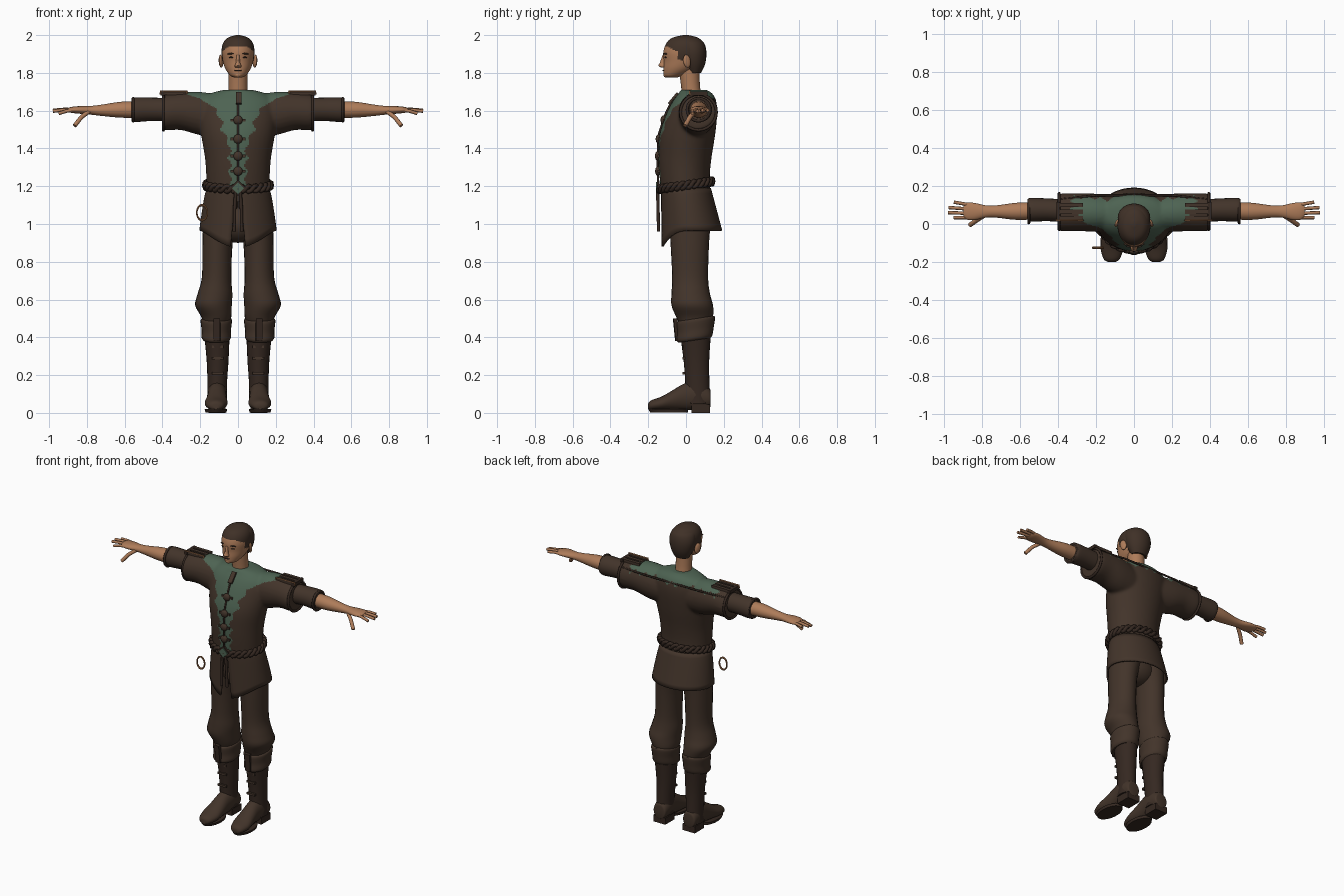
import bpy, bmesh, math
from mathutils import Vector, Matrix, Euler

cube = bpy.data.objects.get("Cube")
if cube:
    bpy.data.objects.remove(cube)


def material(name, *rgb):
    m = bpy.data.materials.new(name)
    m.use_nodes = True
    m.diffuse_color = (*rgb, 1)
    m.node_tree.nodes["Principled BSDF"].inputs["Base Color"].default_value = (*rgb, 1)
    return m


leather = material("brown leather", .055, .034, .023)
dark = material("dark leather", .035, .021, .015)
green = material("faded green cloth", .075, .125, .085)
skin = material("skin", .42, .2, .1)
hair = material("dark hair", .05, .03, .02)
copper = material("copper", .35, .16, .07)
parts = []


def finish(name, bm, mat, mirrored=False):
    bmesh.ops.recalc_face_normals(bm, faces=bm.faces)
    me = bpy.data.meshes.new(name)
    bm.to_mesh(me)
    bm.free()
    me.materials.append(mat)
    ob = bpy.data.objects.new(name, me)
    bpy.context.collection.objects.link(ob)
    if mirrored:
        ob.modifiers.new("mirror", 'MIRROR').use_mirror_merge = False
    parts.append(ob)
    return ob


def smooth_path(points, steps):
    """Catmull-Rom through tuples of any length."""
    p = [Vector(q) for q in points]
    p = [p[0]] + p + [p[-1]]
    out = []
    for a, b, c, d in zip(p, p[1:], p[2:], p[3:]):
        for i in range(steps):
            t = i / steps
            out.append(b + (c - a) * t / 2 + (2 * a - 5 * b + 4 * c - d) * t * t / 2
                       + (3 * b - a - 3 * c + d) * t ** 3 / 2)
    return out + [p[-1]]


def loft(name, axis, sections, mat, mirrored=False, sides=24, steps=4):
    """Closed tube; each section is position, two centres, two radii."""
    bm = bmesh.new()
    a = "xyz".index(axis)
    u, v = [i for i in range(3) if i != a]
    rings = []
    for pos, cu, cv, ru, rv in smooth_path(sections, steps):
        ring = []
        for k in range(sides):
            t = math.tau * k / sides
            co = [0, 0, 0]
            co[a], co[u], co[v] = pos, cu + ru * math.cos(t), cv + rv * math.sin(t)
            ring.append(bm.verts.new(co))
        rings.append(ring)
    for r, q in zip(rings, rings[1:]):
        for k in range(sides):
            n = (k + 1) % sides
            bm.faces.new((r[k], r[n], q[n], q[k]))
    bm.faces.new(rings[0])
    bm.faces.new(rings[-1])
    return finish(name, bm, mat, mirrored)


def solid(name, kind, loc, size, mat, mirrored=False, turn=(0, 0, 0)):
    bm = bmesh.new()
    m = Matrix.LocRotScale(Vector(loc), Euler(turn), Vector(size))
    if kind == "box":
        bmesh.ops.create_cube(bm, size=1, matrix=m)
    else:
        bmesh.ops.create_uvsphere(bm, u_segments=14, v_segments=9, radius=.5, matrix=m)
    return finish(name, bm, mat, mirrored)


def cord(name, points, radius, mat, closed=False, mirrored=False):
    cu = bpy.data.curves.new(name, 'CURVE')
    cu.dimensions = '3D'
    cu.bevel_depth, cu.bevel_resolution, cu.use_fill_caps = radius, 2, True
    sp = cu.splines.new('POLY')
    sp.points.add(len(points) - 1)
    for p, q in zip(sp.points, points):
        p.co = (*q, 1)
    sp.use_cyclic_u = closed
    cu.materials.append(mat)
    ob = bpy.data.objects.new(name, cu)
    bpy.context.collection.objects.link(ob)
    if mirrored:
        ob.modifiers.new("mirror", 'MIRROR').use_mirror_merge = False


def lerp(table, t):
    for (a, x), (b, y) in zip(table, table[1:]):
        if t <= b:
            return x + (y - x) * max(0, (t - a) / (b - a))
    return table[-1][1]


def zigzag(t, period):
    return abs(t / period % 1 - .5) * 4 - 1


# Jacket: torso and sleeves fused into one skin
torso = loft("jacket", "z", [
    (1.15, 0, 0, .165, .13), (1.25, 0, -.007, .168, .133), (1.35, 0, -.005, .175, .14),
    (1.47, 0, .007, .195, .147), (1.58, 0, .03, .21, .135), (1.65, 0, .045, .2, .115),
    (1.69, 0, .05, .15, .09), (1.71, 0, .04, .075, .07)], leather, sides=40)
sleeves = loft("sleeves", "x", [
    (.08, .055, 1.57, .09, .11), (.2, .06, 1.585, .1, .115), (.3, .062, 1.597, .1, .1),
    (.38, .062, 1.592, .1, .096), (.4, .062, 1.592, .092, .088)], leather, True)
bpy.ops.object.select_all(action='DESELECT')
bpy.context.view_layer.objects.active = sleeves
bpy.ops.object.modifier_apply(modifier="mirror")
bpy.context.view_layer.objects.active = torso
torso.select_set(True)
sleeves.select_set(True)
parts.remove(sleeves)
bpy.ops.object.join()
fuse = torso.modifiers.new("fuse", 'REMESH')
fuse.voxel_size = .009
relax = torso.modifiers.new("relax", 'SMOOTH')
relax.iterations = 6
for label in ("fuse", "relax"):
    bpy.ops.object.modifier_apply(modifier=label)

# Green yoke and front panel with ragged edges
panel = [(1.2, .04), (1.42, .045), (1.5, .085), (1.56, .09), (1.61, .125), (1.66, .185), (1.69, .3)]
torso.data.materials.clear()
for m in (leather, green):
    torso.data.materials.append(m)
for f in torso.data.polygons:
    x, y, z = f.center
    if y > .06:
        inside = z > 1.655 + .015 * zigzag(x, .07) and abs(x) < .32 + .02 * zigzag(y, .04)
    else:
        inside = abs(x) < lerp(panel, z) + .012 * zigzag(z, .075)
    f.material_index = int(inside)

# Lower sleeves, rims and shoulder straps
loft("lower_sleeves", "x", [(.36, .07, 1.605, .06, .062), (.46, .075, 1.607, .06, .062),
     (.54, .075, 1.605, .063, .065), (.56, .075, 1.605, .058, .06)], leather, True)
for x, r, z in ((.395, .095, 1.592), (.555, .06, 1.605)):
    cord("sleeve_rims", [(x, .066 + r * math.cos(t * math.tau / 24), z + r * math.sin(t * math.tau / 24))
                         for t in range(24)], .008, dark, True, True)
for y in (.03, .065, .1):
    solid("shoulder_straps", "box", (.335, y, 1.692), (.13, .022, .018), leather, True)
solid("strap_bar", "box", (.4, .065, 1.69), (.02, .1, .022), dark, True)
cord("strap_loop", [(.27, .02, 1.69), (.27, .02, 1.703), (.41, .02, 1.703), (.41, .02, 1.685)],
     .005, copper, False, True)
cord("yoke_edge", [(-.39, .13, 1.655), (-.2, .152, 1.66), (.2, .152, 1.66), (.39, .13, 1.655)], .006, dark)

# Front closure with knots and neck flap
chest = [(1.2, -.147), (1.35, -.15), (1.47, -.145), (1.58, -.11), (1.65, -.075), (1.7, -.04)]
cord("front_seam", [(0, lerp(chest, z / 100), z / 100) for z in range(120, 170, 4)], .006, dark)
for z in (1.28, 1.36, 1.45, 1.55):
    solid("closure_knot", "ball", (0, lerp(chest, z), z), (.05, .03, .05), leather)
    solid("closure_tie", "box", (0, lerp(chest, z) + .004, z), (.08, .012, .014), leather)
solid("neck_flap", "box", (.004, -.068, 1.665), (.03, .012, .075), leather, turn=(-.7, 0, 0))

# Arms and hands
loft("forearms", "x", [(.5, .07, 1.605, .045, .045), (.62, .067, 1.605, .045, .042),
     (.72, .066, 1.602, .033, .03), (.78, .066, 1.602, .032, .023), (.84, .066, 1.604, .045, .02),
     (.88, .068, 1.604, .045, .016), (.9, .07, 1.604, .03, .01)], skin, True)
for y0, x1, y1, z1 in ((.034, .95, .034, 1.585), (.056, .98, .06, 1.597),
                       (.078, .978, .087, 1.602), (.1, .95, .115, 1.602)):
    a, b = Vector((.86, y0, 1.604)), Vector((x1, y1, z1))
    cord("fingers", [a, a.lerp(b, .5) + Vector((0, 0, .004)), b], .009, skin, False, True)
cord("thumbs", [(.79, .045, 1.595), (.83, .02, 1.565), (.865, -.005, 1.52)], .012, skin, False, True)

# Neck and head, hair picked out by a hairline
loft("neck", "z", [(1.66, 0, .035, .055, .055), (1.72, 0, .025, .05, .05), (1.84, 0, .015, .052, .055)], skin)
head = loft("head", "z", [
    (1.775, 0, -.075, .02, .025), (1.787, 0, -.065, .042, .052), (1.82, 0, -.035, .066, .085),
    (1.86, 0, -.014, .08, .104), (1.91, 0, -.008, .087, .112), (1.955, 0, -.005, .08, .1),
    (1.985, 0, -.004, .055, .07), (2, 0, 0, .012, .014)], skin, sides=40, steps=8)
head.data.materials.append(hair)
hairline = [(-.1, 1.94), (-.075, 1.93), (-.05, 1.915), (-.035, 1.87), (.01, 1.86), (.03, 1.8), (.1, 1.79)]
for f in head.data.polygons:
    f.material_index = int(f.center.z > lerp(hairline, f.center.y))
loft("hair_back", "z", [(1.8, 0, .045, .05, .035), (1.85, 0, .04, .074, .062), (1.91, 0, .035, .086, .073),
     (1.96, 0, .02, .076, .075), (1.985, 0, .005, .045, .055)], hair)
solid("ears", "ball", (.09, .005, 1.862), (.02, .042, .07), skin, True, (.2, 0, .4))
loft("nose", "z", [(1.828, 0, -.12, .014, .01), (1.838, 0, -.126, .018, .02), (1.855, 0, -.122, .011, .016),
     (1.895, 0, -.114, .008, .01)], skin, sides=12)
solid("brows", "ball", (.036, -.109, 1.902), (.042, .014, .009), hair, True, (0, .1, .25))
solid("eyes", "ball", (.036, -.108, 1.882), (.026, .012, .008), dark, True, (0, 0, .25))
solid("mouth", "ball", (0, -.12, 1.813), (.042, .012, .007), dark)
solid("chin", "ball", (0, -.105, 1.79), (.04, .03, .03), skin)

# Coat skirt, split at the front with a slanting hem
bm = bmesh.new()
rows = []
for i in range(9):
    s = i / 8
    row = []
    for k in range(49):
        gap = .06 + .14 * s
        t = -math.pi / 2 + gap + (math.tau - 2 * gap) * k / 48
        front = max(0, -math.sin(t))
        hem = .965 - .09 * front ** 3
        y = .16 * s - .13 * s + (.132 + .03 * s) * math.sin(t)
        row.append(bm.verts.new(((.165 + .04 * s ** .7) * math.cos(t), y, 1.19 + (hem - 1.19) * s)))
    rows.append(row)
for r, q in zip(rows, rows[1:]):
    for k in range(48):
        bm.faces.new((r[k], r[k + 1], q[k + 1], q[k]))
skirt = finish("coat_skirt", bm, leather)
skirt.modifiers.new("thickness", 'SOLIDIFY').thickness = .01

# Braided belt, buckle, hanging ties and ring
for phase in (0, math.pi):
    braid = []
    for k in range(96):
        t = math.tau * k / 96
        w = 14 * t + phase
        r = .006 * math.cos(w)
        braid.append(((.173 + r) * math.cos(t), (.14 + r) * math.sin(t) - .002,
                      1.205 + .02 * math.sin(t) + .016 * math.sin(w)))
    cord("belt_braid", braid, .012, dark, True)
solid("buckle", "box", (0, -.153, 1.19), (.045, .012, .045), green, turn=(0, math.pi / 4, 0))
solid("buckle_plate", "box", (0, -.148, 1.19), (.062, .012, .062), dark, turn=(0, math.pi / 4, 0))
cord("belt_ties", [(.012, -.15, 1.17), (.018, -.148, 1.08), (.02, -.145, .96)], .009, dark, False, True)
bpy.ops.mesh.primitive_torus_add(location=(-.19, -.125, 1.06), rotation=(math.pi / 2, 0, 0),
                                 major_radius=.04, minor_radius=.006, major_segments=28, minor_segments=8)
hoop = bpy.context.object
hoop.name = "belt_ring"
hoop.scale.x = .7
hoop.data.materials.append(copper)
parts.append(hoop)

# Trousers
loft("trousers", "z", [(.47, .115, .045, .068, .08), (.51, .115, .045, .08, .098), (.57, .13, .033, .097, .11),
     (.63, .122, .025, .092, .102), (.72, .113, .022, .078, .095), (.9, .108, .02, .08, .102),
     (1.03, .09, .02, .092, .11), (1.12, .08, .01, .08, .1)], leather, True)
solid("trouser_seat", "ball", (0, .02, 1), (.28, .2, .2), leather)

# Boots
loft("boot_shafts", "z", [(.05, .112, .062, .052, .066), (.16, .11, .06, .052, .064),
     (.28, .108, .055, .058, .068), (.42, .112, .05, .068, .082)], dark, True)
cuff = loft("boot_cuffs", "z", [(.385, .115, .045, .068, .085), (.4, .115, .045, .078, .095), (.44, .115, .05, .078, .097),
            (.49, .115, .052, .083, .102), (.5, .115, .052, .072, .09)], leather, True)
for v in cuff.data.vertices:
    v.co.z += (v.co.y - .05) * .15
loft("boot_feet", "y", [(-.2, .118, .035, .02, .015), (-.185, .118, .04, .042, .026), (-.13, .116, .05, .06, .036),
     (-.07, .113, .067, .055, .053), (-.01, .111, .085, .05, .07), (.06, .11, .095, .052, .078),
     (.12, .11, .08, .046, .055), (.13, .11, .075, .035, .04)], leather, True)
loft("boot_soles", "z", [(.003, .117, -.09, .055, .1), (.02, .117, -.095, .06, .105)], dark, True)
solid("boot_heels", "box", (.11, .078, .022), (.09, .1, .044), dark, True)
for z in (.21, .29, .35):
    solid("boot_straps", "box", (.108, -.012, z), (.06, .014, .014), leather, True)
solid("cuff_flaps", "box", (.112, -.052, .44), (.035, .02, .12), dark, True, (.1, 0, .1))

# Soft shading with crisp edges
bpy.ops.object.select_all(action='DESELECT')
for ob in parts:
    ob.select_set(True)
bpy.context.view_layer.objects.active = torso
bpy.ops.object.shade_smooth_by_angle(angle=math.radians(40))
